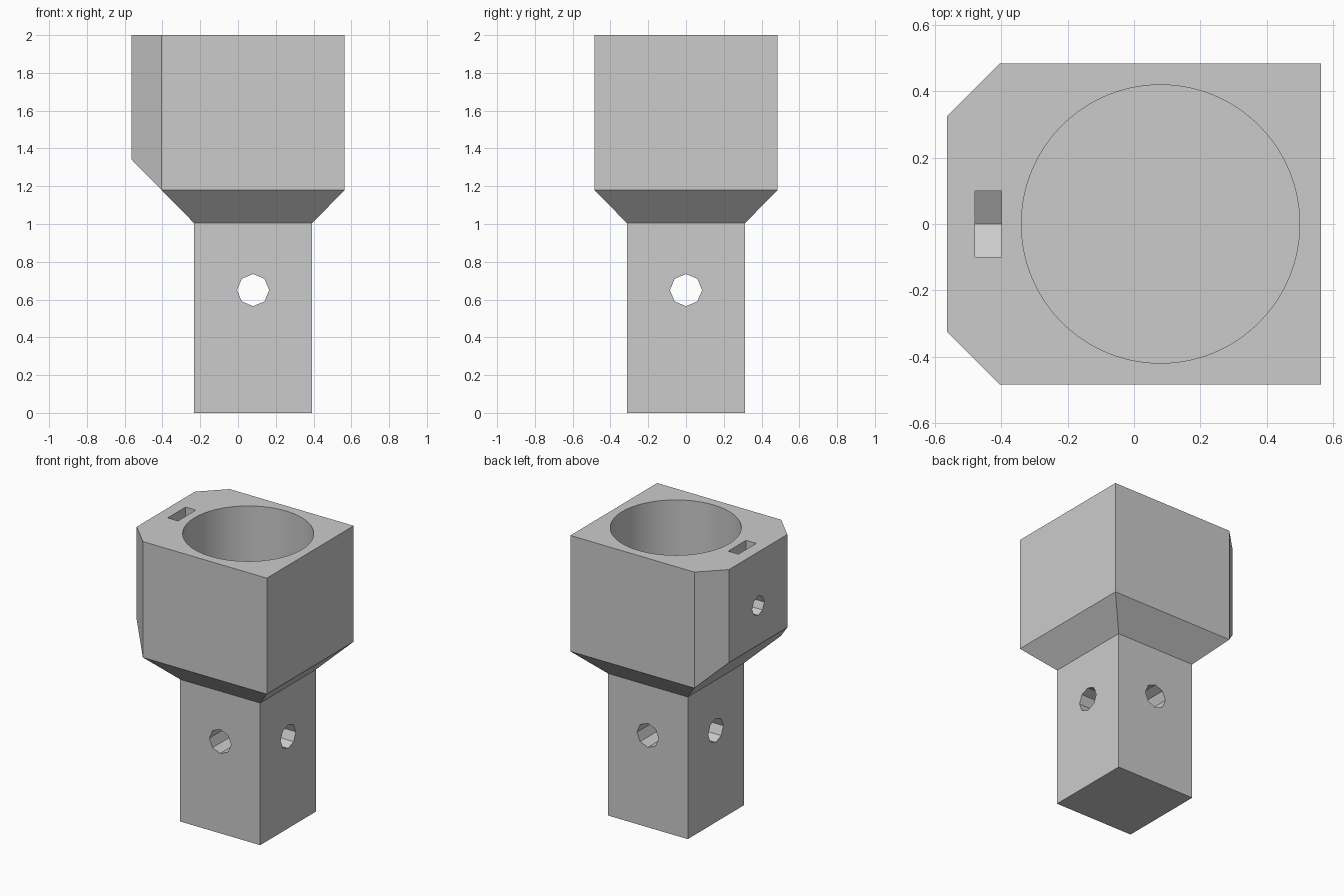
import bpy, bmesh, math

cube = bpy.data.objects.get("Cube")
if cube:
    bpy.data.objects.remove(cube, do_unlink=True)

grey = bpy.data.materials.new("plain_grey")
grey.use_nodes = True
grey.diffuse_color = (0.6, 0.6, 0.6, 1)
grey.node_tree.nodes["Principled BSDF"].inputs["Base Color"].default_value = (0.6, 0.6, 0.6, 1)

CX = 0.08              # axis shared by post and socket
POST, HEAD = 0.313, 0.485   # half widths
NECK, SHOULDER, TOP = 1.005, 1.18, 2.0
LUG = 0.16             # how far the screw lug reaches out
SCREW_Z = 1.62


def hull(points):
    """Convex solid around the points, with flat areas merged."""
    bm = bmesh.new()
    for p in points:
        bm.verts.new(p)
    bmesh.ops.convex_hull(bm, input=bm.verts[:])
    bmesh.ops.dissolve_limit(bm, angle_limit=0.01, verts=bm.verts[:], edges=bm.edges[:])
    bmesh.ops.recalc_face_normals(bm, faces=bm.faces[:])
    return bm


def add_object(name, bm):
    mesh = bpy.data.meshes.new(name)
    bm.to_mesh(mesh)
    bm.free()
    mesh.materials.append(grey)
    obj = bpy.data.objects.new(name, mesh)
    bpy.context.collection.objects.link(obj)
    return obj


def prism(name, profile, axis, start, end):
    """Extrude a 2D profile along an axis index."""
    pts = []
    for a, b in profile:
        for t in (start, end):
            p = [a, b]
            p.insert(axis, t)
            pts.append(p)
    return add_object(name, hull(pts))


def ring(a, b, radius, sides):
    return [(a + radius * math.cos(math.tau * i / sides),
             b + radius * math.sin(math.tau * i / sides)) for i in range(sides)]


def square(half, z):
    return [(CX + sx * half, sy * half, z) for sx in (-1, 1) for sy in (-1, 1)]


# Head: tapered neck, square block and chamfered screw lug
edge = CX - HEAD
lug_z = SHOULDER + LUG * (SHOULDER - NECK) / (HEAD - POST)
points = square(POST, NECK) + square(HEAD, SHOULDER) + square(HEAD, TOP)
points += [(edge - LUG, s * (HEAD - LUG), z) for s in (-1, 1) for z in (lug_z, TOP)]
bm = hull(points)

# Post: pulled down from the underside of the neck
under = min(bm.faces, key=lambda f: f.calc_center_median().z)
new = bmesh.ops.extrude_discrete_faces(bm, faces=[under])["faces"][0]
bmesh.ops.translate(bm, verts=new.verts[:], vec=(0, 0, -NECK))
bmesh.ops.recalc_face_normals(bm, faces=bm.faces[:])
body = add_object("post_socket", bm)

# Cutters: socket bore, cross holes, clamp screw hole and nut slot
nut = 0.1
nut_low = SCREW_Z - nut / math.cos(math.radians(30))
nut_side = SCREW_Z - nut * math.tan(math.radians(30))
slot = [(-nut, TOP + 0.1), (-nut, nut_side), (0, nut_low), (nut, nut_side), (nut, TOP + 0.1)]
cutters = [
    prism("socket_bore", ring(CX, 0, 0.42, 96), 2, SHOULDER, TOP + 0.1),
    prism("cross_hole_front", ring(CX, 0.65, 0.085, 8), 1, -0.6, 0.6),
    prism("cross_hole_side", ring(0, 0.65, 0.085, 8), 0, -0.6, 0.7),
    prism("screw_hole", ring(0, SCREW_Z, 0.068, 8), 0, -0.7, CX),
    prism("nut_slot", slot, 0, -0.48, -0.4),
]

bpy.ops.object.select_all(action="DESELECT")
bpy.context.view_layer.objects.active = body
body.select_set(True)
for cutter in cutters:
    cutter.hide_render = True
    mod = body.modifiers.new(cutter.name, "BOOLEAN")
    mod.operation = "DIFFERENCE"
    mod.solver = "EXACT"
    mod.object = cutter
    bpy.ops.object.modifier_apply(modifier=mod.name)
    bpy.data.objects.remove(cutter, do_unlink=True)

bpy.ops.object.shade_smooth_by_angle(angle=math.radians(20))
